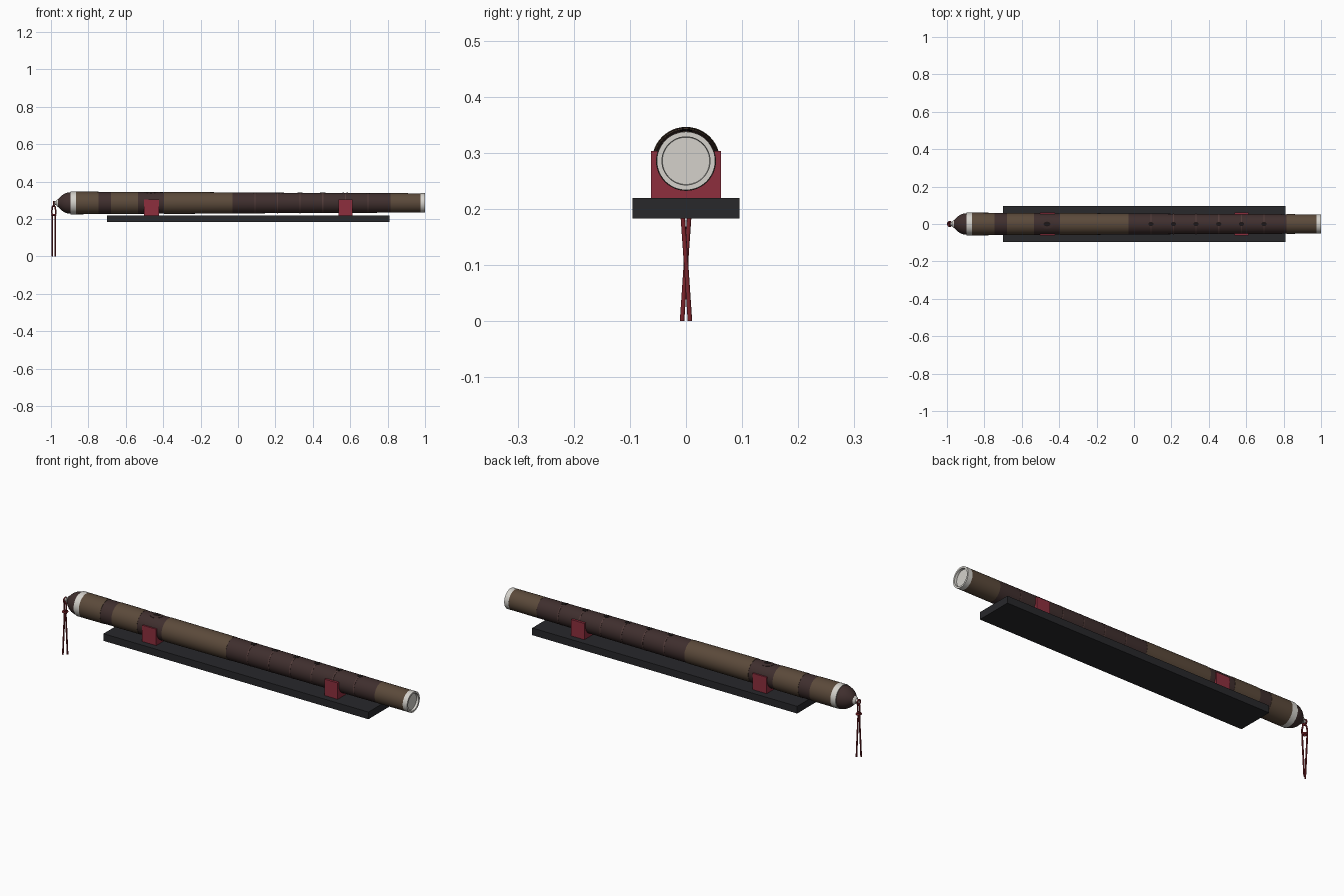
import bpy, bmesh, math
from mathutils import Vector

if "Cube" in bpy.data.objects:
    bpy.data.objects.remove(bpy.data.objects["Cube"])

AXIS_Z = 0.286


def mat(name, c):
    m = bpy.data.materials.new(name)
    m.diffuse_color = (*c, 1)
    m.use_nodes = True
    m.node_tree.nodes["Principled BSDF"].inputs["Base Color"].default_value = m.diffuse_color
    return m


BROWN = mat("bamboo", (0.105, 0.068, 0.043))
DARK = mat("dark_wrap", (0.050, 0.028, 0.027))
LINE = mat("wrap_line", (0.085, 0.045, 0.042))
BLACK = mat("black_lacquer", (0.021, 0.021, 0.024))
HOLE = mat("hole_black", (0.012, 0.008, 0.008))
IVORY = mat("ivory", (0.66, 0.64, 0.60))
RED = mat("red", (0.27, 0.028, 0.048))
CORD = mat("cord_red", (0.20, 0.018, 0.024))


def finish(name, bm, m, smooth=False):
    bmesh.ops.recalc_face_normals(bm, faces=bm.faces)
    me = bpy.data.meshes.new(name)
    bm.to_mesh(me)
    bm.free()
    me.materials.append(m)
    ob = bpy.data.objects.new(name, me)
    bpy.context.collection.objects.link(ob)
    if smooth:
        bpy.ops.object.select_all(action='DESELECT')
        ob.select_set(True)
        bpy.context.view_layer.objects.active = ob
        bpy.ops.object.shade_smooth_by_angle(angle=math.radians(35))
    return ob


def lathe(name, profile, m, n=48):
    """Turn (x, radius) points around the flute axis."""
    bm = bmesh.new()
    rings = []
    for x, r in profile:
        if r == 0:
            rings.append([bm.verts.new((x, 0, AXIS_Z))] * n)
        else:
            rings.append([bm.verts.new((x, r * math.cos(2 * math.pi * i / n),
                                        AXIS_Z + r * math.sin(2 * math.pi * i / n))) for i in range(n)])
    for a, b in zip(rings, rings[1:]):
        for i in range(n):
            j = (i + 1) % n
            bm.faces.new(list(dict.fromkeys((a[i], a[j], b[j], b[i]))))
    return finish(name, bm, m, True)


def rad(x):
    return 0.0600 - 0.0085 * (x + 0.9) / 1.9


def section(name, x0, x1, m, extra=0.0):
    r0, r1 = rad(x0) + extra, rad(x1) + extra
    return lathe(name, [(x0, 0), (x0, r0), (x1, r1), (x1, 0)], m)


# Flute body: alternating bamboo and wrapped sections
for name, x0, x1, m, e in [
    ("bamboo_head", -0.865, -0.745, BROWN, 0.0007),
    ("wrap_head", -0.745, -0.68, DARK, -0.0005),
    ("bamboo_neck", -0.68, -0.535, BROWN, 0.0007),
    ("wrap_mouth", -0.535, -0.395, DARK, -0.0005),
    ("bamboo_middle", -0.395, -0.03, BROWN, 0.0007),
    ("wrap_fingers", -0.03, 0.815, DARK, -0.0003),
    ("bamboo_foot", 0.815, 0.975, BROWN, 0.0),
]:
    section(name, x0, x1, m, e)

# Thin binding lines
for i in range(6):
    x = 0.09 + 0.121 * i
    section(f"binding_{i + 1}", x - 0.003, x + 0.003, LINE, 0.0006)

# End fittings
lathe("head_ring", [(-0.895, 0), (-0.895, 0.0605), (-0.865, 0.0605), (-0.865, 0)], IVORY)
lathe("head_cap", [(-0.895, 0), (-0.895, 0.057), (-0.91, 0.056), (-0.925, 0.051),
                   (-0.94, 0.042), (-0.953, 0.030), (-0.963, 0.019), (-0.963, 0)], DARK)
lathe("cap_knob", [(-0.955, 0), (-0.957, 0.017), (-0.963, 0.021), (-0.969, 0.017),
                   (-0.973, 0.010), (-0.985, 0.009), (-0.987, 0)], IVORY, 24)
lathe("foot_ring", [(0.975, 0), (0.975, 0.052), (1.0, 0.052), (1.0, 0.043), (0.988, 0.042),
                    (0.988, 0)], IVORY)


def surface_disc(name, x, rx, ry, lift, m, n=24):
    """Thin oval pad that hugs the top of the tube."""
    bm = bmesh.new()
    R = rad(x)

    def ring(k, h):
        out = []
        for i in range(n):
            a = 2 * math.pi * i / n
            t = k * ry * math.sin(a) / R
            out.append(bm.verts.new((x + k * rx * math.cos(a), (R + h) * math.sin(t),
                                     AXIS_Z + (R + h) * math.cos(t))))
        return out
    rows = [ring(1, -0.002), ring(1, lift), ring(0.5, lift)]
    for a, b in zip(rows, rows[1:]):
        for i in range(n):
            bm.faces.new((a[i], a[(i + 1) % n], b[(i + 1) % n], b[i]))
    bm.faces.new(rows[-1])
    return finish(name, bm, m, True)


# Mouth hole plate and finger holes
surface_disc("mouth_plate", -0.465, 0.035, 0.026, 0.0012, DARK)
surface_disc("mouth_hole", -0.465, 0.018, 0.012, 0.0016, HOLE)
for i in range(6):
    surface_disc(f"finger_hole_{i + 1}", 0.09 + 0.121 * i, 0.014, 0.011, 0.0012, HOLE)


# Stand base
bm = bmesh.new()
bmesh.ops.create_cube(bm, size=1)
for v in bm.verts:
    v.co = Vector((0.055 + v.co.x * 1.51, v.co.y * 0.19, 0.2015 + v.co.z * 0.037))
finish("stand_base", bm, BLACK)


# Red cradles with a round seat cut for the tube
def cradle(name, x0, x1):
    r = rad((x0 + x1) / 2) - 0.001
    top = 0.304
    a0 = math.asin((top - AXIS_Z) / r)
    n = 16
    inner = [(-r * math.cos(a), AXIS_Z + r * math.sin(a))
             for a in (a0 - (math.pi + 2 * a0) * i / n for i in range(n + 1))]
    outer = [(-0.062, top)] + [(-0.062 + 0.124 * i / (n - 2), 0.219) for i in range(n - 1)] + [(0.062, top)]
    bm = bmesh.new()
    grid = [[bm.verts.new((x, *p)) for p in loop]
            for x, loop in ((x0, inner), (x0, outer), (x1, outer), (x1, inner))]
    for k in range(4):
        a, b = grid[k], grid[(k + 1) % 4]
        for i in range(n):
            bm.faces.new((a[i], a[i + 1], b[i + 1], b[i]))
    for i in (0, n):
        bm.faces.new([g[i] for g in grid])
    finish(name, bm, RED)


cradle("cradle_left", -0.503, -0.423)
cradle("cradle_right", 0.536, 0.612)


# Hanging cord: loop round the knob stem and two crossing tails
def cord(name, pts, r, cyclic=False):
    cu = bpy.data.curves.new(name, 'CURVE')
    cu.dimensions = '3D'
    cu.bevel_depth = r
    cu.bevel_resolution = 2
    cu.use_fill_caps = True
    sp = cu.splines.new('POLY')
    sp.points.add(len(pts) - 1)
    for p, c in zip(sp.points, pts):
        p.co = (*c, 1)
    sp.use_cyclic_u = cyclic
    cu.materials.append(CORD)
    bpy.context.collection.objects.link(bpy.data.objects.new(name, cu))


CX = -0.985
for s, side in ((-1, "left"), (1, "right")):
    x = CX + s * 0.0085
    cord(f"cord_tail_{side}", [(x, s * 0.007, 0.0005), (x, 0, 0.105), (x, -s * 0.007, 0.205),
                               (CX + s * 0.010, -s * 0.006, 0.245), (CX + s * 0.007, -s * 0.003, 0.265),
                               (CX, 0, 0.275)], 0.004)
cord("cord_knot", [(CX + 0.0095 * math.cos(t * math.pi / 8), 0.011 * math.sin(t * math.pi / 8), 0.222)
                   for t in range(16)], 0.005, True)
cord("cord_hanger", [(CX, 0.013 * math.cos(t * math.pi / 8), 0.281 + 0.013 * math.sin(t * math.pi / 8))
                     for t in range(16)], 0.0035, True)
